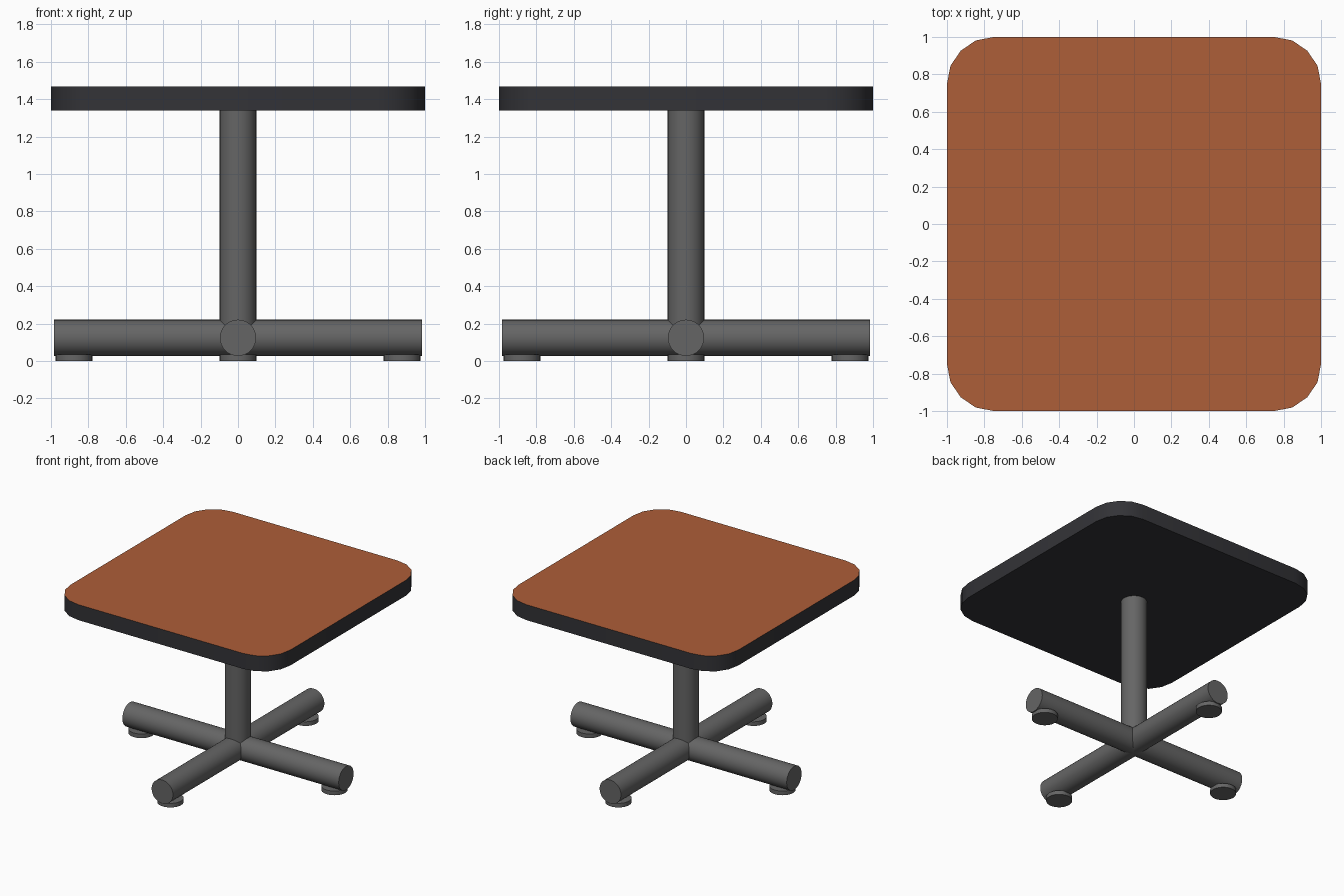
import bpy, bmesh, math
from mathutils import Matrix

if "Cube" in bpy.data.objects:
    bpy.data.objects.remove(bpy.data.objects["Cube"])


def material(name, rgb):
    m = bpy.data.materials.new(name)
    m.diffuse_color = (*rgb, 1)
    m.use_nodes = True
    m.node_tree.nodes["Principled BSDF"].inputs["Base Color"].default_value = m.diffuse_color
    return m


WOOD = material("orange wood", (0.42, 0.112, 0.04))
EDGE = material("black edging", (0.033, 0.033, 0.038))
METAL = material("grey metal", (0.13, 0.13, 0.13))


def finish(bm, name, mats):
    bmesh.ops.recalc_face_normals(bm, faces=bm.faces)
    me = bpy.data.meshes.new(name)
    bm.to_mesh(me)
    bm.free()
    for m in mats:
        me.materials.append(m)
    ob = bpy.data.objects.new(name, me)
    bpy.context.collection.objects.link(ob)
    bpy.ops.object.select_all(action='DESELECT')
    ob.select_set(True)
    bpy.context.view_layer.objects.active = ob
    bpy.ops.object.shade_smooth_by_angle(angle=math.radians(35))
    return ob


def cylinder(name, radius, length, matrix, sides=32):
    bm = bmesh.new()
    bmesh.ops.create_cone(bm, cap_ends=True, segments=sides, radius1=radius,
                          radius2=radius, depth=length, matrix=matrix)
    return finish(bm, name, [METAL])


# Rounded square top: wood upper face, dark edging and underside
bm = bmesh.new()
outline = []
for q in range(4):
    a = math.radians(45 + 90 * q)
    cx, cy = (math.copysign(0.75, f(a)) for f in (math.cos, math.sin))
    for i in range(5):
        t = math.radians(90 * q + 22.5 * i)
        outline.append(bm.verts.new((cx + 0.25 * math.cos(t),
                                     cy + 0.25 * math.sin(t), 1.34)))
base = bm.faces.new(outline)
ext = bmesh.ops.extrude_face_region(bm, geom=[base], use_keep_orig=True)
for v in ext["geom"]:
    if isinstance(v, bmesh.types.BMVert):
        v.co.z = 1.467
for f in bm.faces:
    f.material_index = 0 if f.calc_center_median().z > 1.45 else 1
finish(bm, "table_top", [WOOD, EDGE])

# Centre column
cylinder("column", 0.098, 1.215, Matrix.Translation((0, 0, 0.7325)))

# Four legs with round foot pads
for i, side in enumerate(("right", "back", "left", "front")):
    turn = Matrix.Rotation(math.radians(90 * i), 4, 'Z')
    lay = Matrix.Rotation(math.radians(90), 4, 'Y')
    cylinder(side + "_leg", 0.097, 0.983,
             turn @ Matrix.Translation((0.4915, 0, 0.124)) @ lay)
    cylinder(side + "_foot", 0.098, 0.034,
             turn @ Matrix.Translation((0.877, 0, 0.017)))
